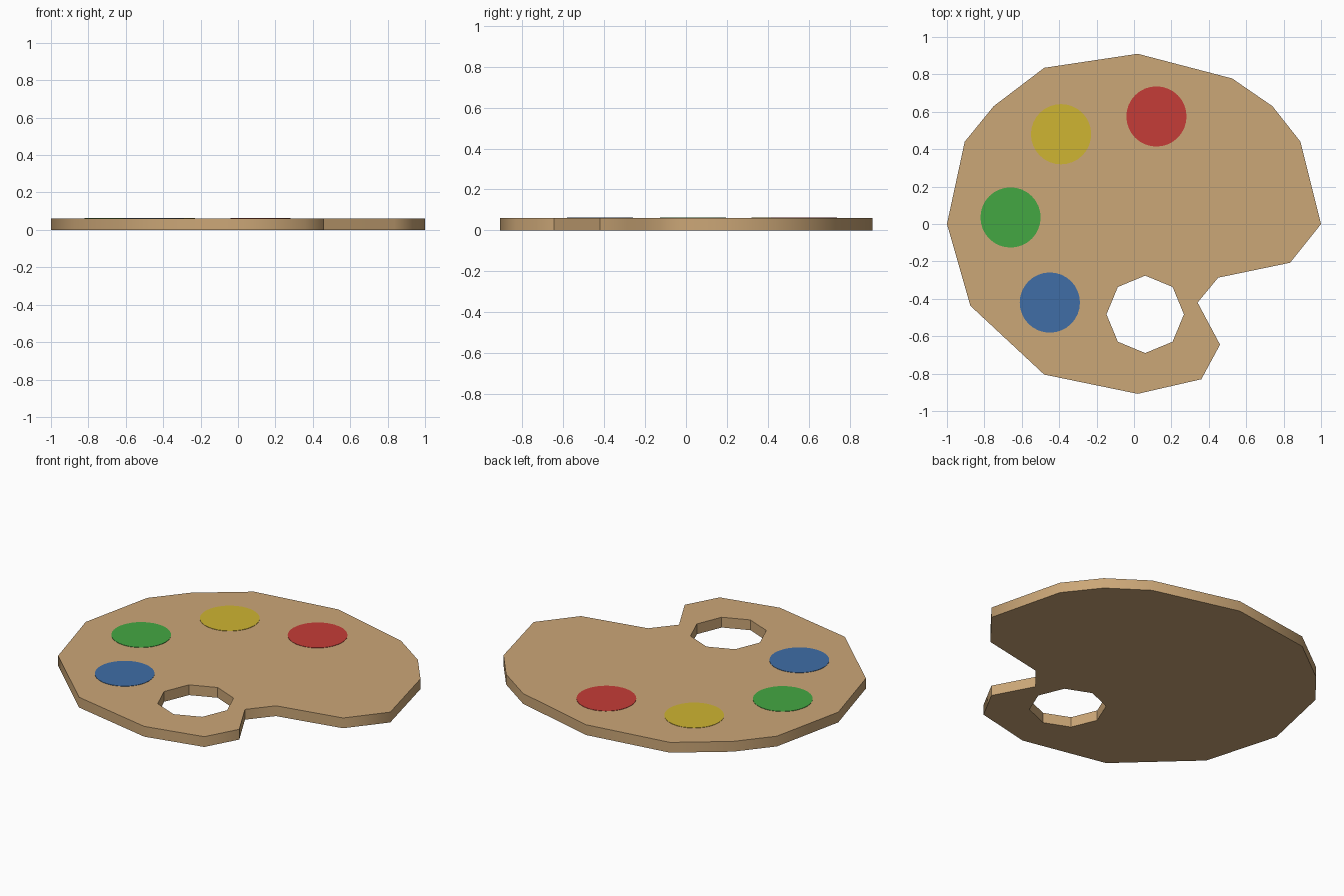
import bpy, bmesh, math
from mathutils import Vector

if "Cube" in bpy.data.objects:
    bpy.data.objects.remove(bpy.data.objects["Cube"])

TOP = 0.061            # height of the board's upper face
PAINT_TOP = 0.063      # thin paint plates just above it


def material(name, rgb):
    m = bpy.data.materials.new(name)
    m.diffuse_color = (*rgb, 1)
    m.use_nodes = True
    m.node_tree.nodes["Principled BSDF"].inputs["Base Color"].default_value = m.diffuse_color
    return m


def ring(cx, cy, r, n):
    return [(cx + r * math.cos(math.tau * i / n), cy + r * math.sin(math.tau * i / n))
            for i in range(n)]


def plate(name, loops, z0, z1, mat, smooth_angle):
    """Fill the first loop (later loops are holes) and extrude it upward."""
    bm = bmesh.new()
    edges = []
    for pts in loops:
        vs = [bm.verts.new((x, y, z0)) for x, y in pts]
        edges += [bm.edges.new((vs[i - 1], vs[i])) for i in range(len(vs))]
    bmesh.ops.triangle_fill(bm, edges=edges, use_beauty=True, use_dissolve=False,
                            normal=Vector((0, 0, 1)))
    ext = bmesh.ops.extrude_face_region(bm, geom=bm.faces[:], use_keep_orig=True)
    new = [g for g in ext["geom"] if isinstance(g, bmesh.types.BMVert)]
    bmesh.ops.translate(bm, verts=new, vec=(0, 0, z1 - z0))
    bmesh.ops.recalc_face_normals(bm, faces=bm.faces[:])
    # smooth rim, crisp upper and lower edges
    for f in bm.faces:
        f.smooth = True
    hole = {(round(x, 4), round(y, 4)) for pts in loops[1:] for x, y in pts}
    for e in bm.edges:
        key = (round(e.verts[0].co.x, 4), round(e.verts[0].co.y, 4))
        e.smooth = e.calc_face_angle(0) < smooth_angle and (
            key not in hole or e.calc_face_angle(0) < 0.01)
    me = bpy.data.meshes.new(name)
    bm.to_mesh(me)
    bm.free()
    me.materials.append(mat)
    ob = bpy.data.objects.new(name, me)
    bpy.context.collection.objects.link(ob)
    return ob


# Wooden board with thumb notch and octagonal thumb hole
outline = [(0.02, 0.91), (-0.48, 0.835), (-0.75, 0.63), (-0.905, 0.44), (-1, 0),
           (-0.875, -0.437), (-0.48, -0.805), (0.02, -0.908), (0.36, -0.83),
           (0.46, -0.645), (0.34, -0.42), (0.45, -0.287), (0.835, -0.207), (1, 0),
           (0.89, 0.44), (0.74, 0.63), (0.525, 0.778)]
plate("board", [outline, ring(0.06, -0.483, 0.207, 8)], 0, TOP,
      material("wood", (0.60, 0.385, 0.185)), math.radians(53))

# Round dabs of paint
dabs = [("red", (0.12, 0.575), (0.56, 0.045, 0.038)),
        ("yellow", (-0.39, 0.48), (0.62, 0.46, 0.032)),
        ("green", (-0.66, 0.035), (0.057, 0.39, 0.055)),
        ("blue", (-0.45, -0.42), (0.05, 0.155, 0.38))]
for colour, (x, y), rgb in dabs:
    plate(colour + "_paint", [ring(x, y, 0.161, 32)], TOP - 0.001, PAINT_TOP,
          material(colour + " paint", rgb), math.radians(30))
